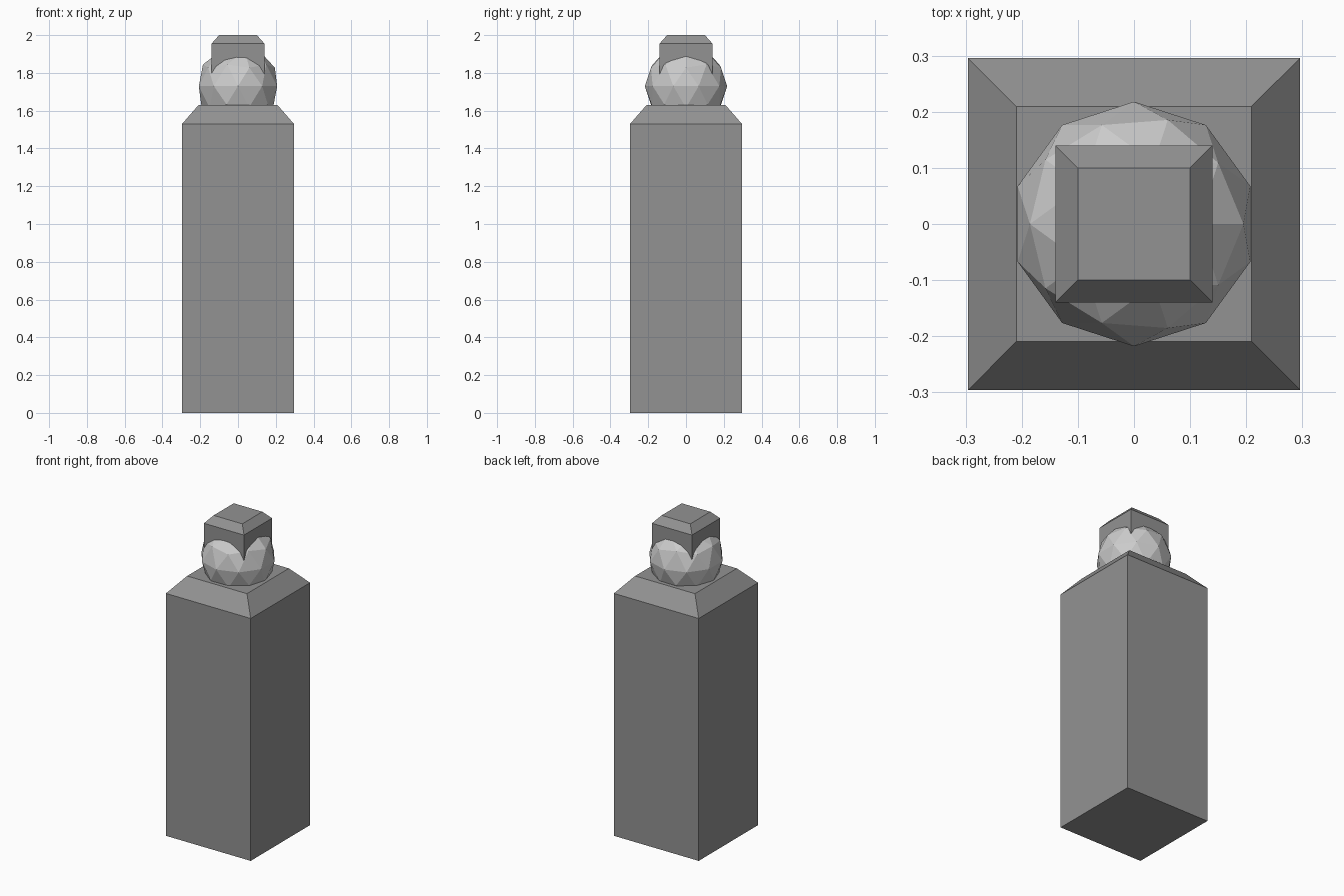
import bpy, bmesh

if "Cube" in bpy.data.objects:
    bpy.data.objects.remove(bpy.data.objects["Cube"])


def grey(name, value):
    mat = bpy.data.materials.new(name)
    mat.diffuse_color = (value, value, value, 1)
    mat.use_nodes = True
    mat.node_tree.nodes["Principled BSDF"].inputs["Base Color"].default_value = mat.diffuse_color
    return mat


def tapered_block(name, half, top_half, z0, z1, z2, mat):
    """Square block from z0 to z1 with a sloped shoulder up to z2."""
    bm = bmesh.new()
    rings = []
    for h, z in ((half, z0), (half, z1), (top_half, z2)):
        rings.append([bm.verts.new((sx * h, sy * h, z))
                      for sx, sy in ((-1, -1), (1, -1), (1, 1), (-1, 1))])
    for lower, upper in zip(rings, rings[1:]):
        for i in range(4):
            j = (i + 1) % 4
            bm.faces.new((lower[i], lower[j], upper[j], upper[i]))
    bm.faces.new(rings[0][::-1])
    bm.faces.new(rings[-1])
    mesh = bpy.data.meshes.new(name)
    bm.to_mesh(mesh)
    bm.free()
    mesh.materials.append(mat)
    obj = bpy.data.objects.new(name, mesh)
    bpy.context.collection.objects.link(obj)
    return obj


dark = grey("dark_grey", 0.29)
light = grey("light_grey", 0.63)

# Tall post with sloped shoulders
tapered_block("post_body", 0.296, 0.209, 0.0, 1.53, 1.63, dark)

# Faceted ball resting in the top of the post
bpy.ops.mesh.primitive_ico_sphere_add(subdivisions=2, radius=0.218, location=(0, 0, 1.73))
ball = bpy.context.object
ball.name = "ball"
ball.data.materials.append(light)

# Small cap block sunk into the ball
tapered_block("cap", 0.14, 0.10, 1.73, 1.955, 2.0, dark)
